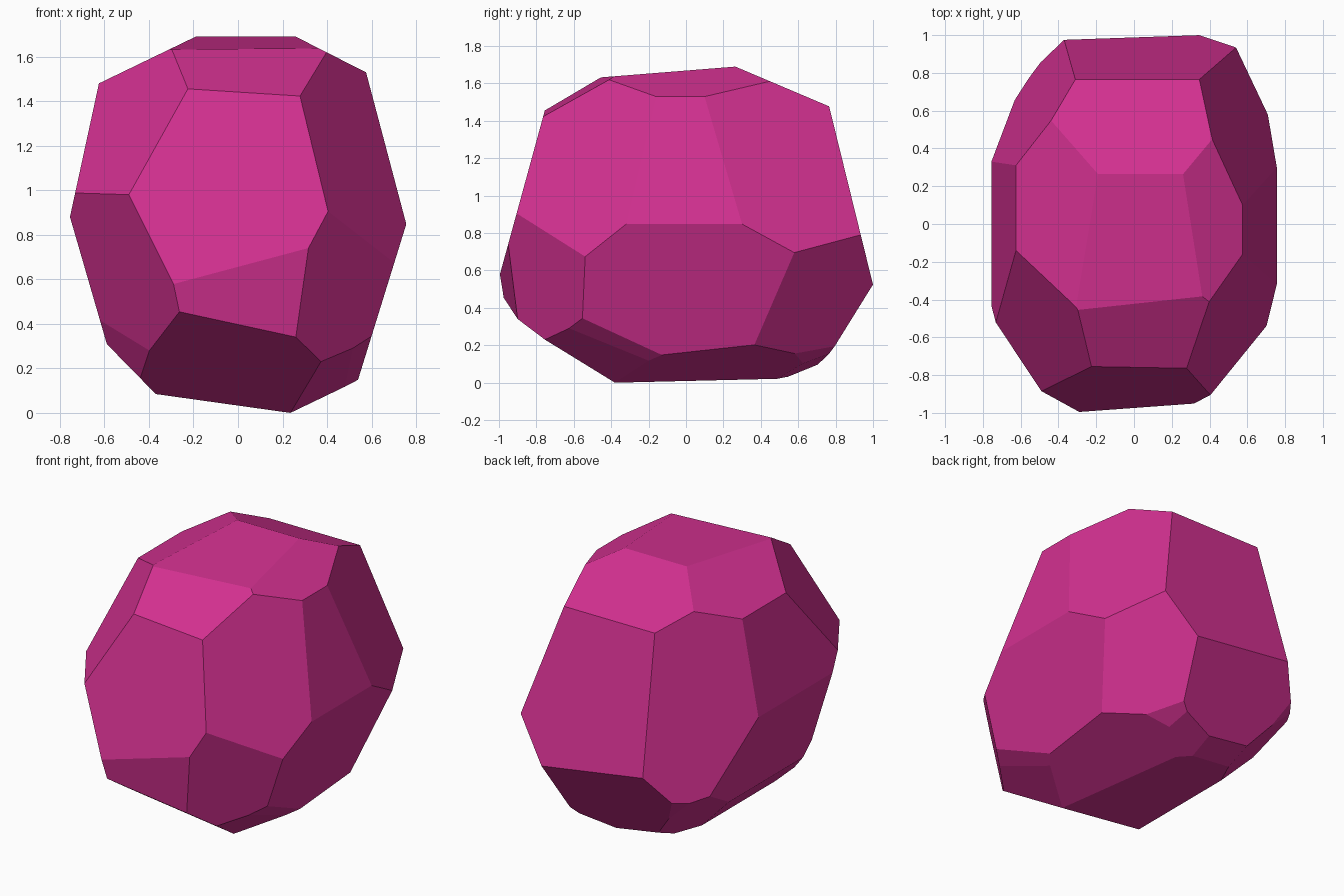
import bpy, bmesh
from mathutils import Vector

if "Cube" in bpy.data.objects:
    bpy.data.objects.remove(bpy.data.objects["Cube"])

# Each cut keeps the side where nx*x + ny*y + nz*z <= d
CUTS = [
    # crown
    (0, -.08, 1, 1.674), (-.483, 0, 1, 1.787), (.508, 0, 1, 1.827),
    (0, .424, 1, 1.807), (.054, -.577, 1, 1.884),
    # front and back
    (0, -1, .274, 1.155), (.111, -1, -.142, .88), (-.187, -1, -1.515, .328),
    (0, 1, .246, 1.13), (-.119, 1, -.598, .642),
    # left side
    (-1, -.68, .744, 1.825), (-1, -.658, -.319, .758), (-1, 0, .217, .947),
    (-1, 0, -.29, .498), (-1, .692, .24, 1.196),
    # right side
    (1, 0, .265, .982), (1, 0, -.31, .4915), (1, -.561, .397, 1.274),
    (1, -.979, -.266, 1.049), (1, .374, .375, 1.188), (1, .629, -.582, .665),
    # underside
    (-.14, 0, -1, -.038), (1, .231, -2.436, .135), (1, -.47, -1.361, .407),
    (.92, -.33, -1, .385), (1, .87, -1.9, .593), (.154, .402, -1, .183),
    (-.164, .414, -1, .188), (-1.875, -1.033, -1, 1.169), (-1.02, 0, -1, .287),
    (-.96, .406, -1, .412), (-.973, .927, -1, .82),
]

# rough block, then one flat facet per cut
bm = bmesh.new()
bmesh.ops.create_cube(bm, size=6)
for nx, ny, nz, d in CUTS:
    n = Vector((nx, ny, nz))
    cut = bmesh.ops.bisect_plane(
        bm, geom=bm.verts[:] + bm.edges[:] + bm.faces[:], dist=1e-5,
        plane_co=n * d / n.length_squared, plane_no=n, clear_outer=True)
    rim = [e for e in cut["geom_cut"]
           if isinstance(e, bmesh.types.BMEdge) and e.is_boundary]
    if rim:
        bmesh.ops.contextual_create(bm, geom=rim)
bmesh.ops.recalc_face_normals(bm, faces=bm.faces[:])

# rest the stone on the ground
low = min(v.co.z for v in bm.verts)
bmesh.ops.translate(bm, verts=bm.verts[:], vec=(0, 0, -low))

mesh = bpy.data.meshes.new("faceted_stone")
bm.to_mesh(mesh)
bm.free()
stone = bpy.data.objects.new("faceted_stone", mesh)
bpy.context.collection.objects.link(stone)

mat = bpy.data.materials.new("magenta_stone")
mat.diffuse_color = (0.65, 0.03, 0.28, 1)
mat.use_nodes = True
mat.node_tree.nodes["Principled BSDF"].inputs["Base Color"].default_value = mat.diffuse_color
mesh.materials.append(mat)
